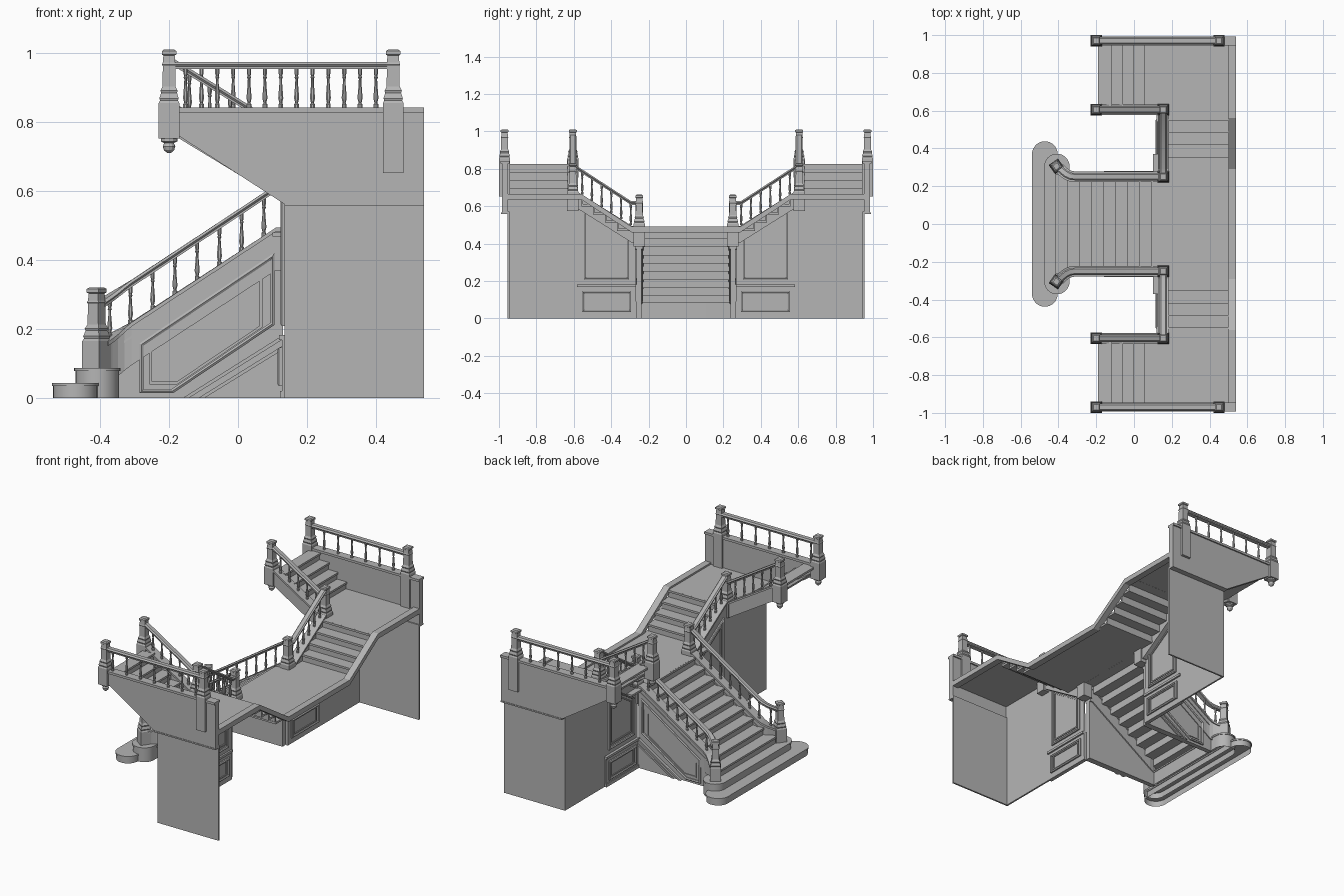
import bpy, bmesh, math
from mathutils import Vector as V

if "Cube" in bpy.data.objects:
    bpy.data.objects.remove(bpy.data.objects["Cube"])

Z = V((0, 0, 1))
grey = bpy.data.materials.new("dark_grey")
grey.diffuse_color = (.46, .46, .46, 1)
grey.use_nodes = True
grey.node_tree.nodes["Principled BSDF"].inputs["Base Color"].default_value = grey.diffuse_color

# ---------- helpers ----------
def box(bm, x0, x1, y0, y1, z0, z1):
    prism(bm, [(x0, y0, z0), (x1, y0, z0), (x1, y1, z0), (x0, y1, z0)], (0, 0, z1 - z0))

def prism(bm, pts, vec, bottom=True):
    a = [bm.verts.new(p) for p in pts]
    b = [bm.verts.new(V(p) + V(vec)) for p in pts]
    if bottom:
        bm.faces.new(a[::-1])
    bm.faces.new(b)
    for i in range(len(a)):
        j = (i + 1) % len(a)
        bm.faces.new((a[i], a[j], b[j], b[i]))

def sweep(bm, path, section, up=Z, closed=False):
    path, n, rings = [V(p) for p in path], len(path), []
    flat = lambda d: (d - up * d.dot(up)).normalized()
    for i, p in enumerate(path):
        a = flat(p - path[i - 1]) if i or closed else None
        b = flat(path[(i + 1) % n] - p) if i < n - 1 or closed else a
        a = a or b
        t = (a + b).normalized()
        side = up.cross(t) / max(.3, t.dot(a))
        rings.append([bm.verts.new(p + side * o + up * h) for o, h in section])
    m = len(section)
    for i in range(n if closed else n - 1):
        r, s = rings[i], rings[(i + 1) % n]
        for k in range(m):
            bm.faces.new((r[k], r[(k + 1) % m], s[(k + 1) % m], s[k]))
    if not closed:
        bm.faces.new(rings[0])
        bm.faces.new(rings[-1][::-1])

def lathe(bm, cx, cy, prof, n, rot=0):
    rings = [[bm.verts.new((cx + r * math.cos(rot + k * math.tau / n),
                            cy + r * math.sin(rot + k * math.tau / n), z)) for k in range(n)] for r, z in prof]
    for r, s in zip(rings, rings[1:]):
        for k in range(n):
            bm.faces.new((r[k], r[(k + 1) % n], s[(k + 1) % n], s[k]))
    bm.faces.new(rings[0][::-1])
    bm.faces.new(rings[-1])

def done(bm, name, mirror=True, smooth=False):
    bmesh.ops.recalc_face_normals(bm, faces=bm.faces[:])
    me = bpy.data.meshes.new(name)
    bm.to_mesh(me)
    bm.free()
    me.materials.append(grey)
    ob = bpy.data.objects.new(name, me)
    bpy.context.collection.objects.link(ob)
    if smooth:
        bpy.ops.object.select_all(action='DESELECT')
        ob.select_set(True)
        bpy.context.view_layer.objects.active = ob
        bpy.ops.object.shade_smooth_by_angle(angle=math.radians(35))
    if mirror:
        mod = ob.modifiers.new("mirror_sides", 'MIRROR')
        mod.use_axis = (False, True, False)
        mod.use_mirror_merge = False

def flight(name, start, run, n, z0, rise, lo, hi, along_x, mirror=True):
    bm, s = bmesh.new(), math.copysign(1, run)
    for i in range(n):
        a, z = start + run * i, z0 + rise * (i + 1)
        for c, d, zl, zh in ((a - s * .007, a + run + s * .008, z - .012, z),
                             (a, a + s * .008, z - rise - .004, z - .012)):
            box(bm, *((c, d, lo, hi) if along_x else (lo, hi, c, d)), zl, zh)
    done(bm, name, mirror)

def newel(name, x, y, floor, drop, rot=45, pendant=False):
    bm, r2 = bmesh.new(), math.sqrt(2)
    prof = [(.03, -drop), (.03, .02), (.026, .028), (.028, .034), (.023, .05), (.025, .056), (.019, .068),
            (.018, .128), (.0205, .132), (.018, .138), (.0165, .158), (.021, .161), (.021, .171), (.014, .176)]
    lathe(bm, x, y, [(r * r2, floor + z) for r, z in prof], 4, math.radians(rot))
    if pendant:
        z = floor - drop
        lathe(bm, x, y, [(.024, z), (.024, z - .008), (.014, z - .013), (.018, z - .022),
                         (.015, z - .033), (.005, z - .042)], 12)
    done(bm, name)

def baluster(bm, x, y, z0, z1):
    prof = [(.0075, 0), (.0075, .1), (.0045, .13), (.008, .25), (.007, .36), (.0045, .6),
            (.004, .72), (.0065, .76), (.0045, .8), (.0065, .85), (.0065, 1)]
    lathe(bm, x, y, [(r, z0 + (z1 - z0) * t) for r, t in prof], 8, math.pi / 8)

def panel(name, pts, up):
    bm = bmesh.new()
    sweep(bm, pts, [(-.006, 0), (-.006, .008), (0, .012), (.006, .008), (.006, 0)], up, True)
    c = sum((V(p) for p in pts), V()) / len(pts)
    sweep(bm, [c + (V(p) - c) * .84 for p in pts], [(-.004, 0), (-.004, .005), (.004, .005), (.004, 0)], up, True)
    done(bm, name)

RAIL = [(-.014, -.01), (-.014, -.003), (-.019, .003), (-.012, .011), (.012, .011), (.019, .003), (.014, -.003), (.014, -.01)]
CAP = [(-.028, -.012), (-.028, 0), (.028, 0), (.028, -.012)]

# ---------- bottom steps with rounded ends ----------
def bullnose(name, cx, cy, r, z0, z1):
    bm = bmesh.new()
    def outline(rad, z):
        arc = [math.pi * k / 16 for k in range(17)]
        top = [(cx + rad * math.cos(a), cy + rad * math.sin(a), z) for a in arc]
        return top + [(2 * cx - x, -y, z) for x, y, z in top]
    prism(bm, outline(r - .004, z0), (0, 0, z1 - z0 - .009), False)
    prism(bm, outline(r, z1 - .009), (0, 0, .009))
    done(bm, name, False, True)

bullnose("bottom_step", -.472, .37, .068, 0, .0436)
bullnose("second_step", -.408, .305, .067, 0, .0872)

# ---------- flights and landings ----------
flight("main_flight", -.412, .064, 9, .0872, .0436, -.235, .235, True, False)
flight("side_flight", .36, .064, 4, .48, .0436, .17, .505, False)
flight("upper_flight", .05, -.058, 4, .654, .0427, .62, .958, True)
bm = bmesh.new()
box(bm, .1, .51, -.37, .37, .468, .48)
done(bm, "middle_landing", False)
bm = bmesh.new()
box(bm, .135, .51, .552, .958, .643, .6545)
box(bm, .045, .135, .62, .958, .643, .6545)
done(bm, "side_landing")
bm = bmesh.new()
prism(bm, [(-.17, .62, .77), (.135, .62, .57), (.135, .62, .58), (-.17, .62, .78)], (0, .338, 0))
done(bm, "upper_flight_soffit")
# tread ends filling out to the curved string
bm = bmesh.new()
box(bm, -.419, -.34, .235, .262, .119, .1308)
box(bm, -.412, -.404, .235, .262, .085, .119)
done(bm, "third_step_end")

# ---------- back skirting following the climb ----------
bm = bmesh.new()
sweep(bm, [(.52, y, z) for y, z in ((-.955, .665), (-.56, .665), (-.29, .49), (.29, .49), (.56, .665), (.955, .665))],
      [(-.02, -.03), (-.02, 0), (.02, 0), (.02, -.03)])
done(bm, "back_skirting", False)

# ---------- main flight side string, wall and panels ----------
S = lambda x: min(.49, .176 + .655 * (x + .37))
R = lambda x: .291 + .66 * (x + .37)
plan = [(.13, .25), (.11, .25), (-.31, .25), (-.335, .253), (-.358, .263), (-.377, .278), (-.395, .295)]
bm = bmesh.new()
sweep(bm, [(x, y, S(x)) for x, y in plan], [(-.02, -.12), (-.02, 0), (.02, 0), (.02, -.12)])
sweep(bm, [(x, y, S(x) + .004) for x, y in plan], CAP)
sweep(bm, [(x, .25, S(x) - .035) for x in (.13, .11, -.33)], [(-.024, -.008), (-.024, 0), (.024, 0), (.024, -.008)])
prism(bm, [(-.35, .237, 0), (.13, .237, 0), (.13, .237, .47), (.11, .237, .47), (-.35, .237, .17)], (0, .028, 0))
done(bm, "main_string")
Y = V((0, 1, 0))
panel("main_string_panel", [(x, .265, z) for x, z in ((-.28, .02), (-.28, .155), (.1, .41), (.1, .215), (-.19, .02))], Y)
bm = bmesh.new()
prism(bm, [(-.16, .262, 0), (.127, .262, 0), (.127, .262, .18)], (0, .011, 0))
for d in (0, .03):
    prism(bm, [(-.16 + d * 1.5, .262, 0), (-.142 + d * 1.5, .262, 0), (.127, .262, .168 - d), (.127, .262, .18 - d)], (0, .018, 0))
done(bm, "main_string_dado")

# ---------- side walls, panelled on both faces ----------
bm = bmesh.new()
prism(bm, [(.135, y, z) for y, z in ((.265, 0), (.955, 0), (.955, .645), (.57, .645), (.27, .46))], (.01, 0, 0))
box(bm, .135, .54, .945, .955, 0, .57)
done(bm, "side_wall")
for side, wall, dado, up in (("front", .135, .127, V((-1, 0, 0))), ("back", .145, .145, V((1, 0, 0)))):
    panel(side + "_wall_panel", [(wall, y, z) for y, z in ((.31, .215), (.54, .215), (.54, .575), (.31, .43))], up)
    panel(side + "_dado_panel", [(dado, y, z) for y, z in ((.3, .04), (.55, .04), (.55, .14), (.3, .14))], up)
bm = bmesh.new()
box(bm, .127, .137, .268, .578, 0, .17)
box(bm, .119, .155, .268, .582, .168, .182)
box(bm, .122, .137, .268, .58, 0, .02)
done(bm, "side_wall_dado")

# ---------- side flight string ----------
bm = bmesh.new()
path = [(.155, .26, .495), (.155, .29, .495), (.155, .585, .68)]
sweep(bm, path, [(-.02, -.09), (-.02, 0), (.02, 0), (.02, -.09)])
sweep(bm, path, CAP)
done(bm, "side_string")

# ---------- upper flight inner string ----------
bm = bmesh.new()
path = [(.135, .605, .662), (-.175, .605, .85)]
sweep(bm, path, [(-.02, -.095), (-.02, 0), (.02, 0), (.02, -.095)])
sweep(bm, path, CAP)
done(bm, "upper_inner_string")

# ---------- outer parapet ----------
bm = bmesh.new()
prism(bm, [(x, .952, z) for x, z in ((.135, .562), (.54, .562), (.54, .832), (-.175, .832), (-.175, .762))], (0, .033, 0))
box(bm, -.175, .54, .944, .993, .828, .842)
box(bm, .135, .54, .95, .988, .557, .565)
done(bm, "outer_parapet")

# ---------- newel posts ----------
newel("bottom_newel", -.41, .305, .145, .058, 80)
newel("landing_newel", .155, .25, .485, .1)
newel("side_landing_newel", .155, .605, .655, .08)
newel("upper_inner_newel", -.2, .605, .835, .083, 45, True)
newel("upper_outer_newel", -.2, .97, .835, .083, 45, True)
newel("outer_wall_newel", .45, .97, .835, .183)

# ---------- handrails ----------
bm = bmesh.new()
sweep(bm, [(x, y, R(x)) for x, y in plan], RAIL)
sweep(bm, [(.155, .26, .615), (.155, .295, .617), (.155, .59, .808)], RAIL)
sweep(bm, [(.14, .605, .772), (-.185, .605, .972)], RAIL)
sweep(bm, [(.44, .97, .964), (-.185, .97, .964)], RAIL)
done(bm, "handrails", True, True)

# ---------- balusters ----------
bm = bmesh.new()
for k in range(7):
    x = .075 - .0645 * k
    baluster(bm, x, .25, S(x), R(x) - .006)
baluster(bm, -.372, .274, S(-.372), R(-.372) - .006)
for k in range(6):
    y = .295 + .052 * k
    baluster(bm, .155, y, .495 + .627 * (y - .29), .611 + .647 * (y - .295))
for k in range(5):
    x = .095 - .059 * k
    baluster(bm, x, .605, .662 + .606 * (.135 - x), .766 + .615 * (.14 - x))
done(bm, "stair_balusters", True, True)
bm = bmesh.new()
for k in range(7):
    baluster(bm, -.152 + .092 * k, -.97, .84, .958)
    if k < 6:
        baluster(bm, -.106 + .092 * k, .97, .84, .958)
done(bm, "parapet_balusters", False, True)
